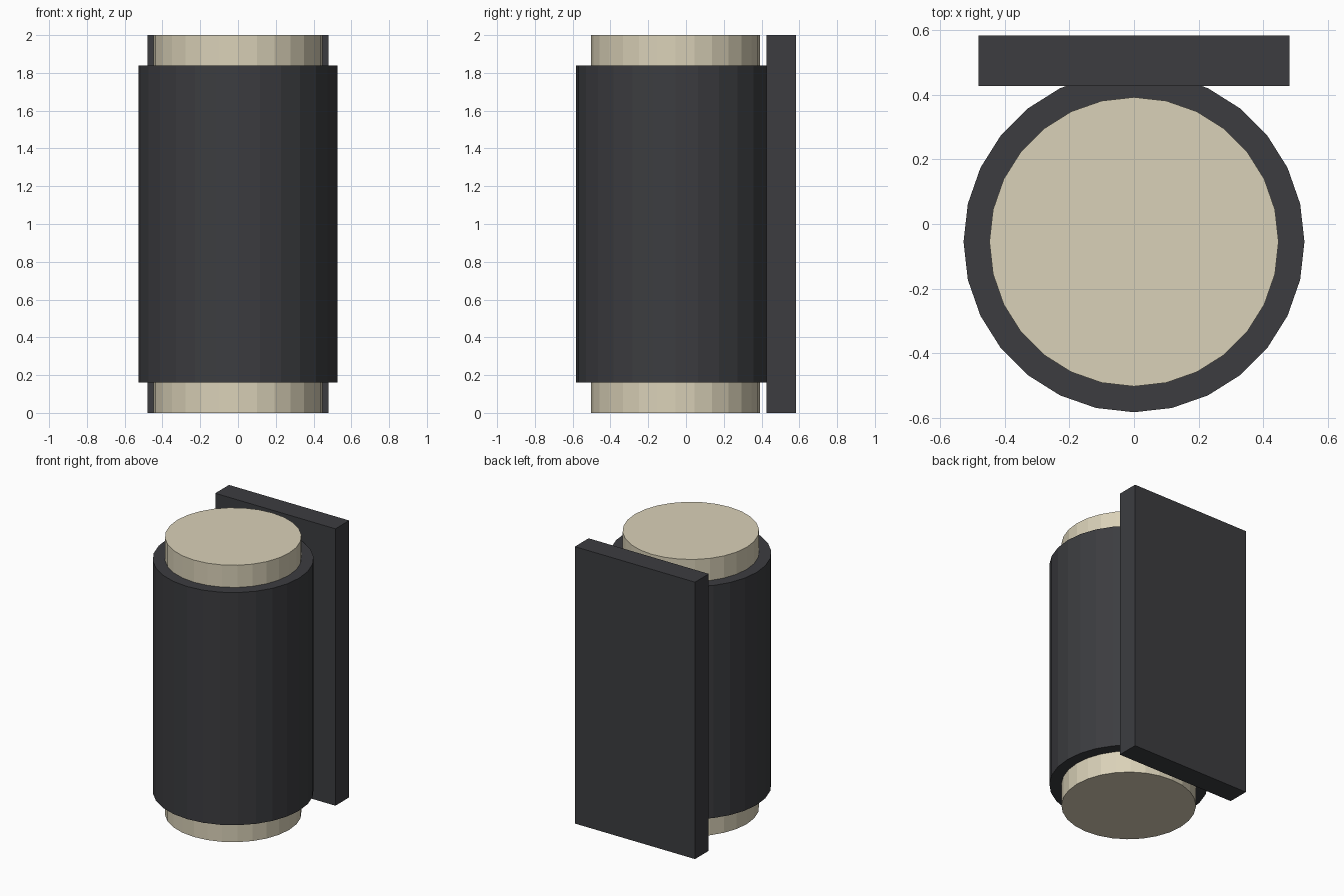
import bpy

if "Cube" in bpy.data.objects:
    bpy.data.objects.remove(bpy.data.objects["Cube"])

CENTRE_Y = -0.055
SIDES = 28


def material(name, colour):
    mat = bpy.data.materials.new(name)
    mat.diffuse_color = (*colour, 1.0)
    mat.use_nodes = True
    mat.node_tree.nodes["Principled BSDF"].inputs["Base Color"].default_value = mat.diffuse_color
    return mat


dark = material("dark_grey", (0.045, 0.046, 0.051))
cream = material("cream", (0.70, 0.64, 0.48))


def cylinder(name, radius, z0, z1, mat):
    bpy.ops.mesh.primitive_cylinder_add(
        vertices=SIDES, radius=radius, depth=z1 - z0,
        location=(0, CENTRE_Y, (z0 + z1) / 2))
    obj = bpy.context.object
    obj.name = name
    obj.data.materials.append(mat)


# Pale core, exposed at both ends
cylinder("core", 0.447, 0.0, 2.0, cream)

# Dark sleeve around the core
cylinder("sleeve", 0.527, 0.16, 1.84, dark)

# Flat mounting plate behind the sleeve
bpy.ops.mesh.primitive_cube_add(size=1, location=(0, 0.5045, 1.0))
plate = bpy.context.object
plate.name = "back_plate"
plate.dimensions = (0.96, 0.157, 2.0)
bpy.ops.object.transform_apply(location=False, rotation=False, scale=True)
plate.data.materials.append(dark)
